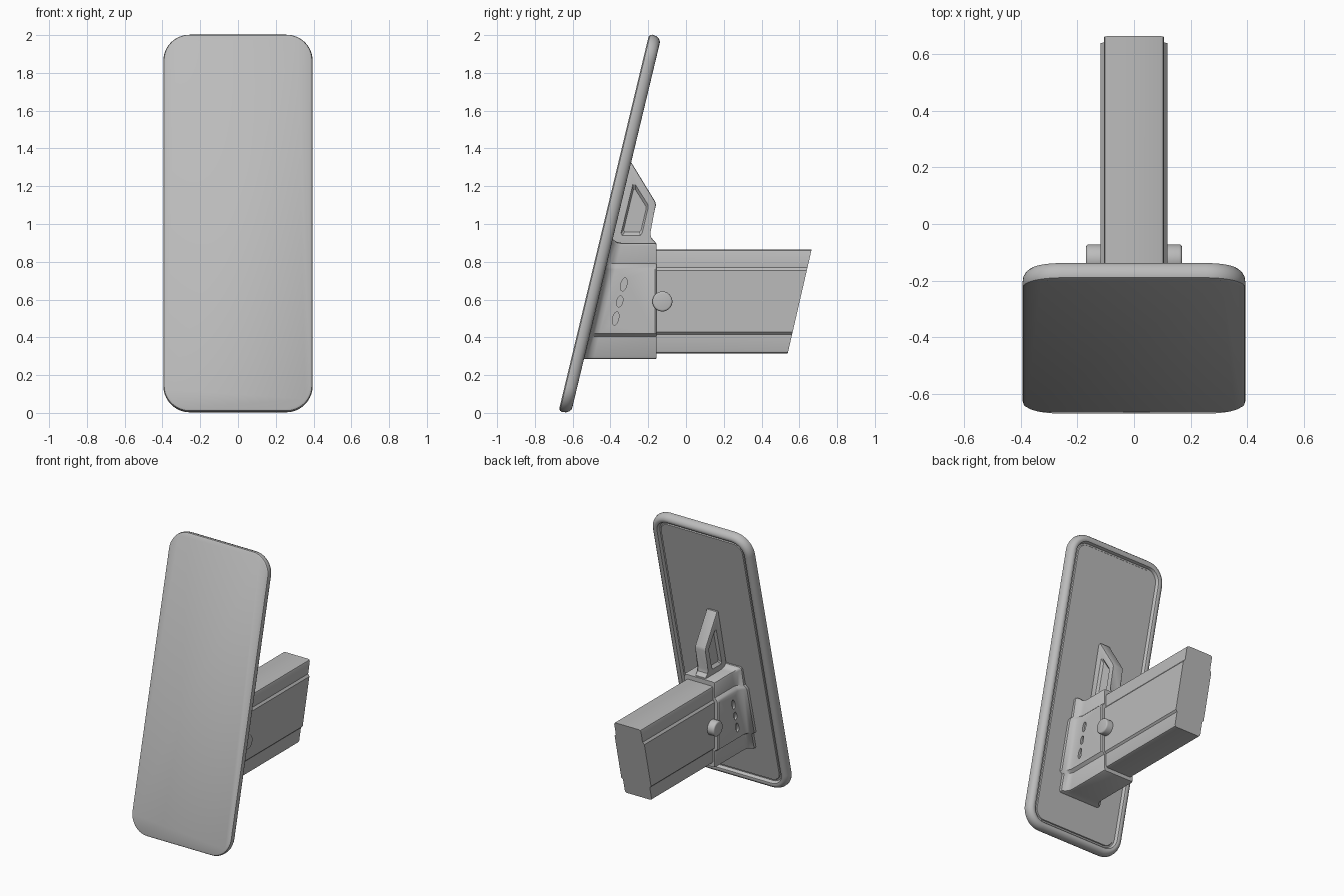
import bpy, bmesh, math
from mathutils import Matrix, Vector

if "Cube" in bpy.data.objects:
    bpy.data.objects.remove(bpy.data.objects["Cube"], do_unlink=True)

TILT = math.atan(0.24)
grey = bpy.data.materials.new("plain_grey")
grey.use_nodes = True
grey.diffuse_color = (0.5, 0.5, 0.5, 1)
grey.node_tree.nodes["Principled BSDF"].inputs["Base Color"].default_value = (0.5, 0.5, 0.5, 1)


def finish(name, bm, smooth=True):
    bmesh.ops.recalc_face_normals(bm, faces=bm.faces)
    mesh = bpy.data.meshes.new(name)
    bm.to_mesh(mesh)
    bm.free()
    mesh.materials.append(grey)
    obj = bpy.data.objects.new(name, mesh)
    bpy.context.collection.objects.link(obj)
    bpy.ops.object.select_all(action="DESELECT")
    obj.select_set(True)
    bpy.context.view_layer.objects.active = obj
    if smooth:
        bpy.ops.object.shade_smooth_by_angle(angle=math.radians(35))
    return obj


def loft(bm, rings):
    """Skin a list of equal point rings and cap both ends."""
    loops = [[bm.verts.new(p) for p in ring] for ring in rings]
    n = len(loops[0])
    for a, b in zip(loops, loops[1:]):
        for i in range(n):
            j = (i + 1) % n
            bm.faces.new((a[i], a[j], b[j], b[i]))
    bm.faces.new(loops[0])
    bm.faces.new(loops[-1])


def rounded_rect(hw, hh, r, y, steps=10):
    pts = []
    for k, (sx, sz) in enumerate(((1, 1), (-1, 1), (-1, -1), (1, -1))):
        for s in range(steps + 1):
            a = math.pi / 2 * (k + s / steps)
            pts.append((sx * (hw - r) + r * math.cos(a), y, sz * (hh - r) + r * math.sin(a)))
    return pts


def mirrored(half):
    return half + [(-x, z) for x, z in reversed(half)]


def panel_y(z, offset=0.0):
    """Depth of the tilted panel's middle plane at a height."""
    return -0.4025 + 0.24 * (z - 1.0) + offset


# Tilted panel: flat front, rounded rim, shallow groove around the back
rows = [(0.014, -0.033), (0.004, -0.027), (0, -0.015), (0.003, 0.006), (0.011, 0.021),
        (0.024, 0.031), (0.036, 0.033), (0.048, 0.029), (0.054, 0.02), (0.058, 0.01),
        (0.068, 0.01), (0.072, 0.017)]
bm = bmesh.new()
loft(bm, [rounded_rect(0.395 - d, 1.027 - d, 0.14 - d, y) for d, y in rows])
bm.transform(Matrix.Translation((0, -0.4025, 1.0)) @ Matrix.Rotation(-TILT, 4, "X"))
finish("tilted_panel", bm)

# Arm with raised side bands and an end cut parallel to the panel
arm = mirrored([(0.092, 0.315), (0.102, 0.319), (0.106, 0.33), (0.106, 0.415), (0.118, 0.427),
                (0.118, 0.755), (0.106, 0.77), (0.106, 0.85), (0.102, 0.861), (0.092, 0.865)])
bm = bmesh.new()
loft(bm, [[(x, -0.3, z) for x, z in arm],
          [(x, 0.665 + 0.23 * (z - 0.865), z) for x, z in arm]])
finish("arm", bm)

# Sleeve around the arm, flaring out where it meets the panel
sleeve = mirrored([(0.108, 0.285), (0.12, 0.289), (0.124, 0.3), (0.124, 0.405), (0.146, 0.42),
                   (0.146, 0.76), (0.139, 0.775), (0.124, 0.79), (0.124, 0.885), (0.12, 0.896),
                   (0.108, 0.9)])


def sleeve_ring(depth, grow):
    ring = []
    for x, z in sleeve:
        top = grow * 0.6 if z > 0.85 else 0
        ring.append((x + math.copysign(grow, x), panel_y(z, depth), z + top))
    return ring


bm = bmesh.new()
flare = [(0.0, 0.045), (0.035, 0.04), (0.046, 0.022), (0.062, 0.008), (0.085, 0.0)]
back = [[(x, -0.163, z) for x, z in sleeve],
        [(x * 0.96, -0.155, 0.59 + (z - 0.59) * 0.99) for x, z in sleeve]]
loft(bm, [sleeve_ring(d, g) for d, g in flare] + back)
sleeve_obj = finish("sleeve", bm, smooth=False)

# Shallow slots on both sides of the sleeve
bm = bmesh.new()
for side in (-1, 1):
    for z, length in ((0.68, 0.036), (0.59, 0.03), (0.5, 0.036)):
        place = (Matrix.Translation((side * 0.146, panel_y(z, 0.15), z))
                 @ Matrix.Rotation(-TILT, 4, "X") @ Matrix.Diagonal((1, 0.016, length, 1))
                 @ Matrix.Rotation(math.pi / 2, 4, "Y"))
        bmesh.ops.create_cone(bm, cap_ends=True, segments=16, radius1=1, radius2=1,
                              depth=0.03, matrix=place)
cutter = finish("slot_cutter", bm, smooth=False)
cutter.hide_render = True
bpy.context.view_layer.objects.active = sleeve_obj
cut = sleeve_obj.modifiers.new("slots", "BOOLEAN")
cut.operation = "DIFFERENCE"
cut.object = cutter
bpy.ops.object.modifier_apply(modifier=cut.name)
bpy.data.objects.remove(cutter, do_unlink=True)
bpy.ops.object.select_all(action="DESELECT")
sleeve_obj.select_set(True)
bpy.ops.object.shade_smooth_by_angle(angle=math.radians(35))

# Round pivot buttons
for side, label in ((1, "left"), (-1, "right")):
    bm = bmesh.new()
    bmesh.ops.create_cone(bm, cap_ends=True, segments=32, radius1=0.053, radius2=0.053, depth=0.07,
                          matrix=Matrix.Translation((side * 0.135, -0.125, 0.59))
                          @ Matrix.Rotation(math.pi / 2, 4, "Y"))
    rim = [e for e in bm.edges if all(v.co.x * side > 0.15 for v in e.verts)]
    bmesh.ops.bevel(bm, geom=rim, offset=0.01, segments=3, affect="EDGES", profile=0.5)
    finish(label + "_pivot_button", bm)

# Upright fin above the sleeve with a sunken pocket on each side
outline = [(-0.41, 0.88), (-0.155, 0.88), (-0.162, 0.905), (-0.192, 0.925), (-0.197, 0.95),
           (-0.159, 1.1), (-0.164, 1.12), (-0.292, 1.33), (-0.31, 1.33)]
pocket = [(-0.345, 0.95), (-0.338, 0.938), (-0.243, 0.938), (-0.232, 0.95), (-0.199, 1.09),
          (-0.202, 1.105), (-0.268, 1.21), (-0.282, 1.21)]
bm = bmesh.new()
loft(bm, [[(x, y, z) for y, z in outline] for x in (-0.042, 0.042)])
edges = [e for e in bm.edges if all(abs(v.co.x - e.verts[0].co.x) < 1e-5 for v in e.verts)]
bmesh.ops.bevel(bm, geom=edges, offset=0.008, segments=2, affect="EDGES", profile=0.5)
fin = finish("fin", bm, smooth=False)
bm = bmesh.new()
centre = sum((Vector(p) for p in pocket), Vector((0, 0))) / len(pocket)
for side in (-1, 1):
    rings = []
    for x, scale in ((0.024, 0.82), (0.06, 1.16)):
        rings.append([(side * x, *(centre + (Vector(p) - centre) * scale)) for p in pocket])
    loft(bm, rings)
cutter = finish("pocket_cutter", bm, smooth=False)
cutter.hide_render = True
bpy.context.view_layer.objects.active = fin
cut = fin.modifiers.new("pockets", "BOOLEAN")
cut.operation = "DIFFERENCE"
cut.object = cutter
bpy.ops.object.modifier_apply(modifier=cut.name)
bpy.data.objects.remove(cutter, do_unlink=True)
bpy.ops.object.select_all(action="DESELECT")
fin.select_set(True)
bpy.ops.object.shade_smooth_by_angle(angle=math.radians(30))
